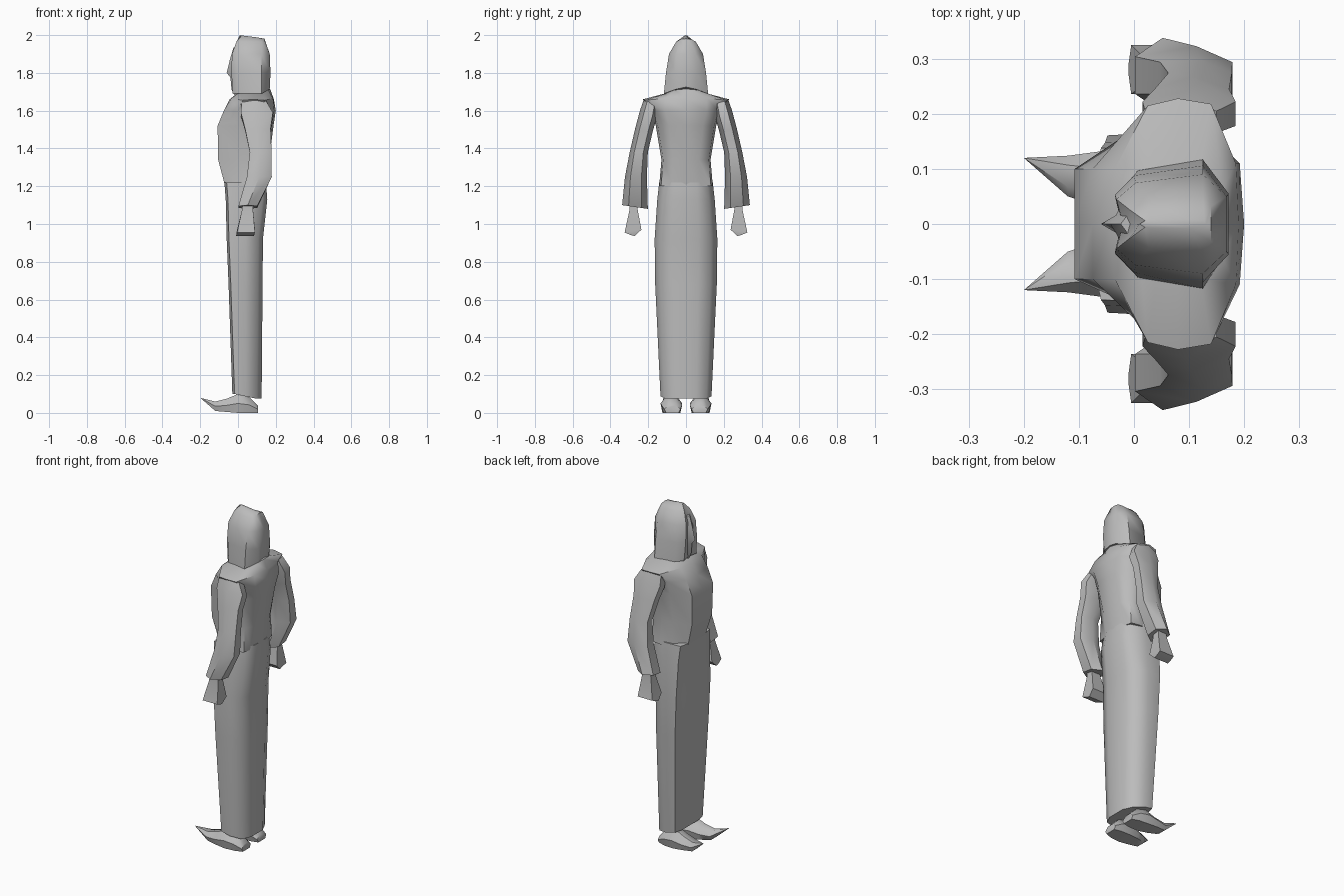
import bpy, bmesh, math

cloth = bpy.data.materials.new("grey")
cloth.diffuse_color = (0.5, 0.5, 0.5, 1)


def loft(name, rings, mirror=False, angle=50):
    """Skin a stack of closed rings with equal point counts and cap both ends."""
    bm = bmesh.new()
    loops = [[bm.verts.new(p) for p in r] for r in rings]
    n = len(loops[0])
    for a, b in zip(loops, loops[1:]):
        for i in range(n):
            j = (i + 1) % n
            bm.faces.new((a[i], a[j], b[j], b[i]))
    bm.faces.new(loops[0][::-1])
    bm.faces.new(loops[-1])
    bmesh.ops.remove_doubles(bm, verts=bm.verts, dist=0.0005)
    bmesh.ops.recalc_face_normals(bm, faces=bm.faces)
    mesh = bpy.data.meshes.new(name)
    bm.to_mesh(mesh)
    bm.free()
    mesh.materials.append(cloth)
    ob = bpy.data.objects.new(name, mesh)
    bpy.context.collection.objects.link(ob)
    if mirror:
        m = ob.modifiers.new("mirror", "MIRROR")
        m.use_axis = (False, True, False)
        m.use_mirror_merge = False
    bpy.ops.object.select_all(action="DESELECT")
    ob.select_set(True)
    bpy.context.view_layer.objects.active = ob
    bpy.ops.object.shade_smooth_by_angle(angle=math.radians(angle))
    return ob


def both(half):
    """Half ring from front centre to back centre -> full symmetric ring."""
    return half + [(x, -y, z) for x, y, z in half[-2:0:-1]]


def oval(z, xc, yc, rx, ry, tilt=0.0, n=6):
    """Horizontal oval, rising by tilt towards the outside."""
    pts = []
    for i in range(n):
        a = 2 * math.pi * (i + 0.5) / n
        c, s = math.cos(a), math.sin(a)
        pts.append((xc + rx * c / 0.87, yc + ry * s, z + tilt * s))
    return pts


# Long skirt: hem is lower at the back; (z front, z back, x front, x back, half width)
skirt = []
for zf, zb, xf, xb, w in [(0.10, 0.075, -0.03, 0.125, 0.135),
                          (0.68, 0.68, -0.05, 0.13, 0.163),
                          (0.92, 0.92, -0.06, 0.132, 0.166),
                          (1.13, 1.13, -0.065, 0.155, 0.152),
                          (1.22, 1.22, -0.072, 0.148, 0.142)]:
    skirt.append(both([(xf, 0, zf), (xf, 0.6 * w, zf), (xf + 0.012, 0.97 * w, zf),
                       (0.04, w, (zf + zb) / 2), (xb - 0.025, 0.8 * w, zb),
                       (xb, 0.4 * w, zb), (xb, 0, zb)]))
loft("skirt", skirt)

# Upper body: waist, chest, sloping shoulders and collar
torso = []
for z, xf, xb, w, fw, bw in [(1.20, -0.068, 0.148, 0.142, 0.08, 0.07),
                             (1.34, -0.105, 0.165, 0.13, 0.095, 0.07),
                             (1.52, -0.108, 0.188, 0.16, 0.10, 0.09),
                             (1.60, -0.075, 0.20, 0.185, 0.10, 0.11)]:
    torso.append(both([(xf, 0, z), (xf, fw, z), (0.0, 0.93 * w, z), (0.07, w, z),
                       (0.13, 0.93 * w, z), (xb - 0.008, bw, z), (xb, 0, z)]))
torso.append(both([(-0.045, 0, 1.66), (-0.035, 0.1, 1.665), (0.025, 0.215, 1.655),
                   (0.08, 0.228, 1.66), (0.14, 0.218, 1.655), (0.185, 0.11, 1.665),
                   (0.19, 0, 1.66)]))
torso.append(both([(0.0, 0, 1.69), (0.01, 0.06, 1.70), (0.04, 0.10, 1.692),
                   (0.08, 0.115, 1.69), (0.12, 0.10, 1.692), (0.16, 0.06, 1.71),
                   (0.17, 0, 1.715)]))
loft("torso", torso)

# Sleeves widening to a cuff
loft("sleeve", [
    oval(1.645, 0.085, 0.185, 0.065, 0.04, 0.01),
    oval(1.58, 0.10, 0.20, 0.085, 0.044, 0.02),
    oval(1.50, 0.105, 0.222, 0.068, 0.046, 0.01),
    oval(1.38, 0.12, 0.25, 0.058, 0.048),
    oval(1.25, 0.113, 0.265, 0.066, 0.058),
    oval(1.09, 0.052, 0.27, 0.05, 0.068, 0.01)], mirror=True)


def box_ring(z, x0, x1, y0, y1, tilt=0.0):
    return [(x0, y0, z), (x1, y0, z), (x1, y1, z + tilt), (x0, y1, z + tilt)]


# Blocky hands
loft("hand", [
    box_ring(1.11, 0.025, 0.08, 0.26, 0.30),
    box_ring(1.07, 0.02, 0.08, 0.255, 0.30),
    box_ring(0.97, -0.005, 0.09, 0.236, 0.325, -0.015),
    box_ring(0.936, -0.01, 0.085, 0.272, 0.29, 0.005)], mirror=True, angle=35)


def foot_ring(x, y0, y1, z0, z1):
    m, h = (y0 + y1) / 2, (z0 + z1) / 2
    return [(x, y0 + 0.01, z0), (x, y1 - 0.01, z0), (x, y1, h),
            (x, m + 0.02, z1), (x, m - 0.02, z1), (x, y0, h)]


# Shoes with upturned pointed toes
loft("shoe", [
    foot_ring(0.105, 0.03, 0.115, 0.0, 0.04),
    foot_ring(0.06, 0.02, 0.13, 0.0, 0.085),
    foot_ring(0.0, 0.02, 0.135, 0.0, 0.10),
    foot_ring(-0.06, 0.03, 0.132, 0.005, 0.075),
    foot_ring(-0.12, 0.05, 0.124, 0.01, 0.06),
    [(-0.2, 0.12, 0.08)] * 6], mirror=True)

# Hood draped over the head
hood = []
for z, xf, xb, w, bw, rise in [(1.69, -0.028, 0.168, 0.117, 0.05, 0.035),
                               (1.80, -0.035, 0.172, 0.106, 0.055, 0.0),
                               (1.90, -0.032, 0.168, 0.09, 0.05, 0.0),
                               (1.965, -0.008, 0.14, 0.052, 0.032, 0.016)]:
    hood.append(both([(xf + 0.012, 0, z), (xf, 0.5 * w, z), (xf + 0.035, 0.83 * w, z),
                      (0.125, w, z), (xb, bw, z + rise * 0.7), (xb, 0, z + rise)]))
hood.append(both([(0.01, 0, 1.998), (0.02, 0.006, 1.998), (0.03, 0.008, 1.997),
                  (0.10, 0.008, 1.988), (0.128, 0.006, 1.983), (0.13, 0, 1.983)]))
loft("hood", hood)

# Face with a pointed nose showing in the hood opening
face = []
for z, xn, xc, w in [(1.67, -0.012, 0.0, 0.03), (1.71, -0.034, -0.022, 0.035),
                     (1.775, -0.04, -0.03, 0.045), (1.80, -0.06, -0.033, 0.045),
                     (1.87, -0.043, -0.033, 0.045), (1.935, -0.024, -0.015, 0.035)]:
    face.append(both([(xn, 0, z), (xc, 0.35 * w, z), (xc + 0.015, w, z), (0.04, w, z),
                      (0.04, 0, z)]))
loft("face", face, angle=35)
